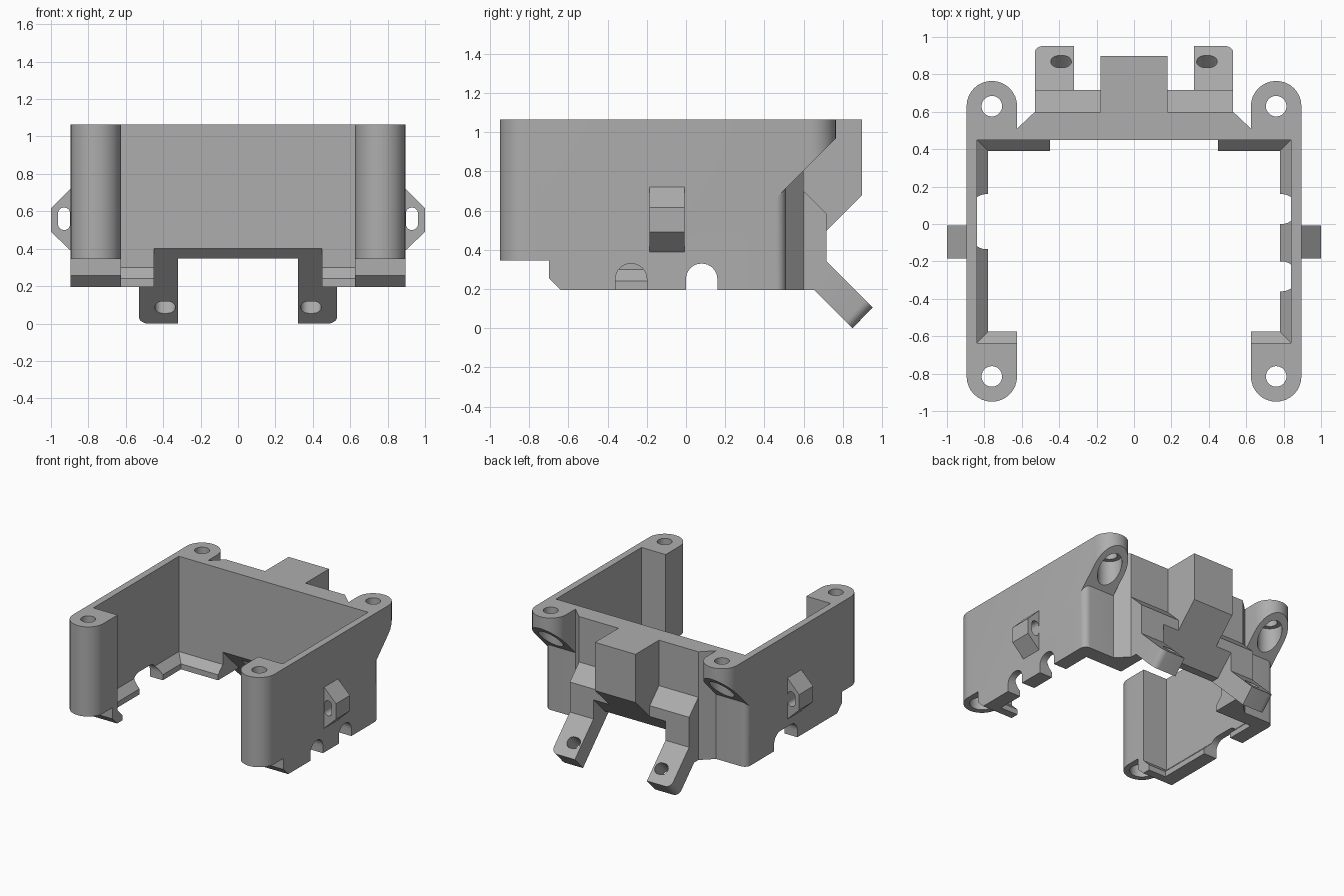
import bpy, bmesh
from math import cos, sin, radians
from mathutils import Matrix, Vector

cube = bpy.data.objects.get("Cube")
if cube:
    bpy.data.objects.remove(cube, do_unlink=True)

grey = bpy.data.materials.new("plain grey")
grey.use_nodes = True
grey.diffuse_color = (0.42, 0.42, 0.42, 1)
grey.node_tree.nodes["Principled BSDF"].inputs["Base Color"].default_value = (0.42, 0.42, 0.42, 1)

BOTTOM, TOP = 0.196, 1.065
WALL, POST_X, POST_R = 0.895, 0.76, 0.135
POST_Y = {"back": 0.63, "front": -0.815}


def arc(cx, cy, r, a, b, n=16):
    steps = [radians(a + (b - a) * i / n) for i in range(n + 1)]
    return [(cx + r * cos(t), cy + r * sin(t)) for t in steps]


def stadium(cx, cy, half_x, half_y, r):
    """Rectangle with fully rounded corners."""
    pts = []
    for sx, sy, a in ((1, 1, 0), (-1, 1, 90), (-1, -1, 180), (1, -1, 270)):
        pts += arc(cx + sx * (half_x - r), cy + sy * (half_y - r), r, a, a + 90, 8)
    return pts


def loft(name, rings):
    """Closed solid through rings of equal point count."""
    bm = bmesh.new()
    rows = [[bm.verts.new(p) for p in ring] for ring in rings]
    n = len(rows[0])
    for low, high in zip(rows, rows[1:]):
        for i in range(n):
            j = (i + 1) % n
            bm.faces.new((low[i], low[j], high[j], high[i]))
    bm.faces.new(rows[0][::-1])
    bm.faces.new(rows[-1])
    bmesh.ops.remove_doubles(bm, verts=bm.verts, dist=1e-5)
    bmesh.ops.recalc_face_normals(bm, faces=bm.faces)
    mesh = bpy.data.meshes.new(name)
    bm.to_mesh(mesh)
    bm.free()
    mesh.materials.append(grey)
    obj = bpy.data.objects.new(name, mesh)
    bpy.context.collection.objects.link(obj)
    return obj


def prism(name, pts, axis, start, end):
    place = {"x": lambda p, h: (h, p[0], p[1]),
             "y": lambda p, h: (p[0], h, p[1]),
             "z": lambda p, h: (p[0], p[1], h)}[axis]
    return loft(name, [[place(p, h) for p in pts] for h in (start, end)])


def combine(target, tool, operation):
    mod = target.modifiers.new("combine", "BOOLEAN")
    mod.operation, mod.solver, mod.object = operation, "EXACT", tool
    tool.hide_render = True
    bpy.context.view_layer.objects.active = target
    bpy.ops.object.modifier_apply(modifier=mod.name)
    bpy.data.objects.remove(tool, do_unlink=True)


def add(tool):
    combine(frame, tool, "UNION")


def cut(tool):
    combine(frame, tool, "DIFFERENCE")


def round_edges(obj, test, size):
    bm = bmesh.new()
    bm.from_mesh(obj.data)
    edges = [e for e in bm.edges if all(test(v.co) for v in e.verts)]
    bmesh.ops.bevel(bm, geom=edges, offset=size, segments=6, profile=0.5, affect="EDGES")
    bm.to_mesh(obj.data)
    bm.free()


# Frame outline with four round corner posts
inner_x = POST_X - POST_R
half = [(0.53, 0.6), (inner_x, 0.51)]
half += arc(POST_X, POST_Y["back"], POST_R, 180, 0)
half += arc(POST_X, POST_Y["front"], POST_R, 0, -180)
half += [(inner_x, -0.5)]
outline = half + [(-x, y) for x, y in reversed(half)]
frame = prism("bracket_frame", outline, "z", BOTTOM, TOP)

# Cavity, leaving a sloped lip around the lower inside
rings = []
for z, lip in ((0.1, 0.06), (0.24, 0.06), (0.3, 0), (1.2, 0)):
    x, back, front = 0.84 - lip, 0.45 - lip, -0.635 + lip
    rings.append([(-x, front, z), (x, front, z), (x, back, z), (-x, back, z)])
cut(loft("cavity_cutter", rings))

# Back block and sloped shoulders
shoulder = [(0.55, 0.7), (0.6, 0.7), (0.717, 0.584), (0.717, 0.3), (0.55, 0.3)]
add(prism("back_shoulders", shoulder, "x", -0.4, 0.4))
add(prism("back_block", [(0.5, 0.3), (0.898, 0.3), (0.898, TOP), (0.5, TOP)], "x", -0.18, 0.18))

# Underside clearance between the legs, sloping up to the back
clearance = [(0.3, 0.1), (0.3, 0.347), (0.567, 0.347), (1.0, 0.78), (1.0, 0.1)]
cut(prism("clearance_cutter", clearance, "x", -0.32, 0.32))

# Angled mounting legs with oval slots
leg = shoulder[:3] + [(0.717, 0.343), (0.953, 0.107), (0.85, 0), (0.654, BOTTOM), (0.55, BOTTOM)]
for side in (-1, 1):
    foot = prism("mounting_leg", leg, "x", side * 0.32, side * 0.53)
    round_edges(foot, lambda v: v.y > 0.8 and abs(v.x) > 0.5, 0.05)
    add(foot)
    slot = prism("slot_cutter", stadium(0, 0, 0.055, 0.045, 0.044), "z", -0.2, 0.2)
    slot.data.transform(Matrix.Translation(Vector((side * 0.39, 0.815, 0.138)))
                        @ Matrix.Rotation(radians(-45), 4, "X"))
    cut(slot)

# Sloped opening under the back wall, in line with the legs
opening = [(0.2, 0.1), (0.2, 0.4), (0.45, 0.4), (0.654, BOTTOM), (0.654, 0.1)]
cut(prism("opening_cutter", opening, "x", -0.45, 0.45))

# Slanted undercut below the back posts, with a rounded wall corner
for side in (-1, 1):
    plan = [(inner_x, 0.51)] + arc(0.845, 0.46, 0.05, 90, 0, 8)
    plan += [(1.1, 0.46), (1.1, 1.0), (inner_x, 1.0)]
    undercut = prism("undercut_cutter", [(side * x, y) for x, y in plan], "z", 0.1, 1)
    for v in undercut.data.vertices:
        if v.co.z > 0.5:
            v.co.z = v.co.y + 0.205
    cut(undercut)

# Raised underside of the front posts
step = [(-1, 0.1), (-1, 0.345), (-0.7, 0.345), (-0.7, 0.256), (-0.64, BOTTOM), (-0.64, 0.1)]
cut(prism("front_step_cutter", step, "x", -1, 1))

# Screw holes, wider from below
for side in (-1, 1):
    for y in POST_Y.values():
        for r, top in ((0.09, 0.95), (0.055, 1.2)):
            hole = arc(side * POST_X, y, r, 0, 348.75, 31)
            cut(prism("screw_hole_cutter", hole, "z", 0.3, top))

# Round-topped cable notches in the side walls
for side, y0, y1 in ((1, 0.0, 0.16), (1, -0.36, -0.2), (-1, -0.135, 0.16)):
    r = 0.079
    notch = [(y0, 0.1)] + arc(y0 + r, 0.33 - r, r, 180, 90, 8)
    notch += arc(y1 - r, 0.33 - r, r, 90, 0, 8) + [(y1, 0.1)]
    cut(prism("notch_cutter", notch, "x", side * 0.7, side * 1.0))

# Side strap loops
loops = []
for side, label in ((1, "left"), (-1, "right")):
    profile = [(0.87, 0.72), (WALL, 0.72), (1.0, 0.615), (1.0, 0.49), (WALL, 0.39), (0.87, 0.39)]
    loop = prism(label + "_strap_loop", [(side * x, z) for x, z in profile], "y", -0.185, -0.008)
    eye = prism("eye_cutter", stadium(side * 0.93, 0.56, 0.032, 0.06, 0.031), "y", -0.3, 0.1)
    combine(loop, eye, "DIFFERENCE")
    loops.append(loop)

# Smooth the round surfaces only
bpy.ops.object.select_all(action="DESELECT")
for obj in [frame] + loops:
    obj.select_set(True)
bpy.context.view_layer.objects.active = frame
bpy.ops.object.shade_smooth_by_angle(angle=radians(25))
